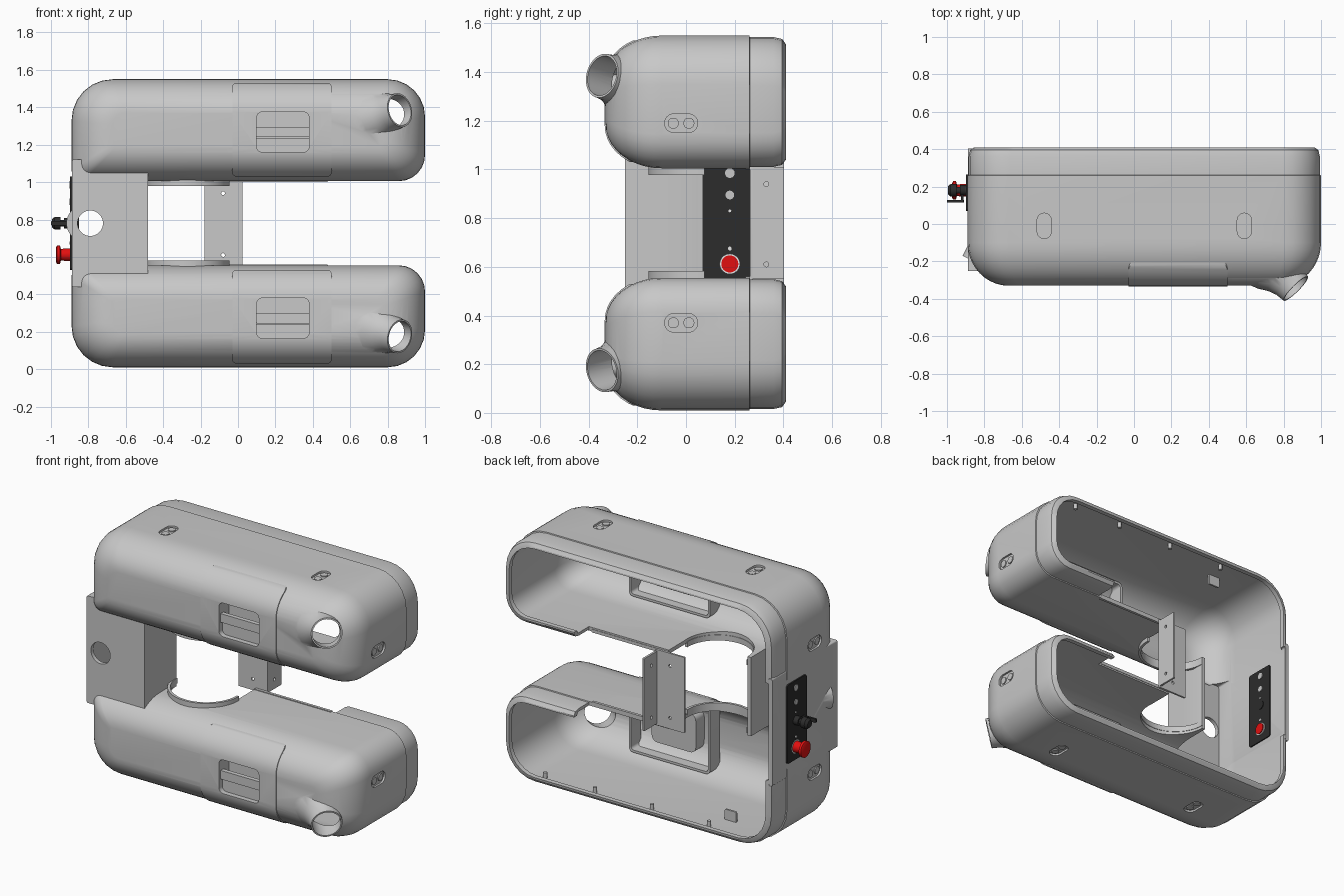
import bpy, bmesh
from math import sin, cos, pi, radians
from mathutils import Vector

if "Cube" in bpy.data.objects:
    bpy.data.objects.remove(bpy.data.objects["Cube"])

MID = 0.78  # the two arms mirror about this height


def material(name, rgb):
    m = bpy.data.materials.new(name)
    m.use_nodes = True
    m.diffuse_color = (*rgb, 1)
    m.node_tree.nodes["Principled BSDF"].inputs["Base Color"].default_value = (*rgb, 1)
    return m


GREY = material("shell grey", (0.58, 0.58, 0.58))
BLACK = material("panel black", (0.025, 0.025, 0.025))
RED = material("button red", (0.75, 0.005, 0.005))
WHITE = material("ring white", (0.85, 0.85, 0.85))

PLACE = {"X": lambda u, v, d: (d, u, v),
         "Y": lambda u, v, d: (u, d, v),
         "Z": lambda u, v, d: (u, v, d)}


def outline(u0, u1, v0, v1, radii, n=7):
    """Rounded rectangle, radii counter-clockwise from the (u1, v1) corner."""
    corners = [(u1, v1, -1, -1), (u0, v1, 1, -1), (u0, v0, 1, 1), (u1, v0, -1, 1)]
    pts = []
    for i, (u, v, su, sv) in enumerate(corners):
        r = radii[i]
        for k in range(n):
            a = (i + k / (n - 1)) * pi / 2
            pts.append((u + su * r + r * cos(a), v + sv * r + r * sin(a)))
    return pts


def loft(name, rings, mat=GREY, flip=False):
    bm = bmesh.new()
    rows = [[bm.verts.new((x, y, 2 * MID - z if flip else z)) for x, y, z in ring]
            for ring in rings]
    for a, b in zip(rows, rows[1:]):
        for i in range(len(a)):
            j = (i + 1) % len(a)
            bm.faces.new((a[i], a[j], b[j], b[i]))
    bm.faces.new(rows[0])
    bm.faces.new(rows[-1])
    bmesh.ops.recalc_face_normals(bm, faces=bm.faces)
    me = bpy.data.meshes.new(name)
    bm.to_mesh(me)
    bm.free()
    me.materials.append(mat)
    ob = bpy.data.objects.new(name, me)
    bpy.context.collection.objects.link(ob)
    return ob


def prism(name, rect, r, d0, d1, axis="Y", mat=GREY, flip=False):
    pts = outline(*rect, [r] * 4)
    return loft(name, [[PLACE[axis](u, v, d) for u, v in pts] for d in (d0, d1)], mat, flip)


def turned(name, origin, axis, profile, mat=GREY, flip=False, n=32):
    """Round part: profile is a list of (distance along axis, radius)."""
    n_ax = Vector(axis).normalized()
    side = n_ax.orthogonal().normalized()
    up = n_ax.cross(side)
    o = Vector(origin)
    rings = [[o + n_ax * d + r * (cos(2 * pi * k / n) * side + sin(2 * pi * k / n) * up)
              for k in range(n)] for d, r in profile]
    return loft(name, rings, mat, flip)


def boolean(ob, other, op="DIFFERENCE"):
    m = ob.modifiers.new("cut", "BOOLEAN")
    m.operation, m.solver, m.object = op, "EXACT", other
    bpy.context.view_layer.objects.active = ob
    bpy.ops.object.modifier_apply(modifier=m.name)
    bpy.data.objects.remove(other)


def arm(name, t, tail, flip):
    """Arm body with a soft front, shrunk by t; tail gives (inset, y) rows at the rear."""
    radii = [r - t for r in (0.2, 0.22, 0.06, 0.14)]
    rows = []
    for k in range(11):
        f = 1 - sin(k / 10 * pi / 2)
        rows.append((0.22 * f, 0.18 * f, -0.33 + t + 0.23 * (1 - cos(k / 10 * pi / 2)), f))
    rows += [(i, i, y, 0) for i, y in tail]
    rings = []
    for iu, iv, y, f in rows:
        pts = outline(-0.89 + t + iu, 1 - t - iu, 1.005 + t + iv, 1.55 - t - iv,
                      [r * (1 - 0.7 * f) for r in radii])
        rings.append([(u, y, v) for u, v in pts])
    return loft(name, rings, GREY, flip)


BOTH = (False, True)
REAR = [(0, 0.26), (0.006, 0.262), (0.006, 0.36), (0.014, 0.395), (0.035, 0.41)]
NOZZLE, AIM = (0.865, -0.345, 1.385), (0.7, -0.7, 0.2)

# C-shaped housing: two arms, a spine and two flared spouts
shell = arm("housing", 0, REAR, False)
boolean(shell, arm("lower", 0, REAR, True), "UNION")
boolean(shell, prism("spine", (-0.888, -0.48, 0.44, 1.12), 0.01, -0.25, 0.403), "UNION")
for flip in BOTH:
    flare = [(0, 0.092), (-0.05, 0.097), (-0.1, 0.115), (-0.15, 0.145), (-0.2, 0.165)]
    boolean(shell, turned("spout", NOZZLE, AIM, flare, flip=flip), "UNION")
boolean(shell, turned("port_collar", (-0.83, -0.197, MID), (-0.45, -0.9, 0),
                      [(-0.05, 0.09), (0.015, 0.09)], n=48), "UNION")

# Hollow inside, open at the back with a lip
for flip in BOTH:
    boolean(shell, arm("cavity", 0.025, [(0, 0.37), (0.02, 0.38), (0.02, 0.5)], flip))
    boolean(shell, turned("bore", NOZZLE, AIM, [(0.1, 0.083), (-0.22, 0.083)], flip=flip))
boolean(shell, prism("spine_cavity", (-0.862, -0.505, 0.47, 1.09), 0.01, -0.225, 0.6))

# Round throat and rear cut-back beside the gap
boolean(shell, turned("throat", (-0.27, 0.07, 0.5), (0, 0, 1), [(0, 0.212), (0.56, 0.212)], n=48))
boolean(shell, prism("throat_back", (-0.53, -0.06, 0.5, 1.06), 0.005, 0.07, 0.7))
boolean(shell, prism("rear_cut", (-0.2, 0.5, 0.5, 1.06), 0.005, 0.259, 0.7))
boolean(shell, turned("port", (-0.79, -0.4, MID), (0, 1, 0), [(0, 0.068), (0.3, 0.068)]))

# Oval sockets with small inserts on the ends, top and bottom
for flip in BOTH:
    spots = [("X", 1, -0.02, 1.19), ("X", -0.89, -0.02, 1.19),
             ("Z", 1.55, -0.48, -0.01), ("Z", 1.55, 0.59, -0.01)]
    for axis, d, u, v in spots:
        hu, hv = (0.068, 0.038) if axis == "X" else (0.038, 0.068)
        boolean(shell, prism("socket", (u - hu, u + hu, v - hv, v + hv), 0.0375,
                             d - 0.012, d + 0.012, axis, flip=flip))
        s = 1 if d > 0 else -1
        for k in (-1, 1):
            cu, cv = (u + k * 0.032, v) if axis == "X" else (u, v + k * 0.032)
            prism("socket_insert", (cu - 0.022, cu + 0.022, cv - 0.022, cv + 0.022), 0.02,
                  d - 0.014 * s, d - 0.005 * s, axis, flip=flip)

# Service doors with recessed handles
for flip in BOTH:
    door = arm("door", -0.004, [(0, 0.2)], flip)
    boolean(door, prism("door_edge", (-0.03, 0.5, 1.03, 1.53), 0.02, -0.5, -0.05, flip=flip), "INTERSECT")
    boolean(door, arm("door_inside", 0.012, [(0, 0.3)], flip))
    z = 0.165 if flip else 1.16
    for part in (door, shell):
        boolean(part, prism("window", (0.1, 0.38, z, z + 0.215), 0.03, -0.5, -0.24))
    pocket = prism("handle_pocket", (0.085, 0.395, z - 0.015, z + 0.23), 0.04, -0.312, -0.22)
    boolean(pocket, prism("pocket_inside", (0.1, 0.38, z, z + 0.215), 0.03, -0.4, -0.235))
    prism("handle_grip", (0.095, 0.385, z + 0.08, z + 0.135), 0.008, -0.318, -0.29)
    prism("handle_lower_plate", (0.095, 0.385, z, z + 0.075), 0.008, -0.3, -0.285)
    frame = prism("door_frame", (-0.05, 0.52, 1.06, 1.49), 0.03, -0.27, -0.17, flip=flip)
    boolean(frame, prism("frame_inside", (-0.035, 0.505, 1.075, 1.475), 0.02, -0.4, 0, flip=flip))

    # Curved lip around the throat
    lip = turned("throat_lip", (-0.27, 0.07, 0.978), (0, 0, 1), [(0, 0.225), (0.035, 0.225)], flip=flip, n=48)
    boolean(lip, turned("lip_inside", (-0.27, 0.07, 0.9), (0, 0, 1), [(0, 0.209), (0.2, 0.209)], flip=flip, n=48))
    boolean(lip, prism("lip_back", (-0.6, 0.1, 0.9, 1.1), 0.01, 0.075, 0.5, flip=flip))
    boolean(lip, prism("lip_side", (-0.7, -0.482, 0.9, 1.1), 0.01, -0.4, 0.5, flip=flip))
    prism("gap_edge_strip", (-0.06, 0.48, 1.0, 1.02), 0.004, 0.245, 0.262, flip=flip)

    # Small bracket and screws inside the arm
    prism("inner_bracket", (-0.5, -0.42, 1.46, 1.53), 0.008, 0.2, 0.212, flip=flip)
    for x in (-0.4, 0.0, 0.4, 0.75):
        turned("rim_screw", (x, 0.34, 1.49), (0, 0, 1), [(0, 0.012), (0.035, 0.012)], flip=flip, n=12)

# Angle post joining the arms
post = prism("post_plate", (-0.18, 0.025, 0.54, 1.02), 0.004, 0.262, 0.274)
flange = prism("post_flange", (0.262, 0.403, 0.55, 1.01), 0.004, 0.012, 0.025, "X")
for z in (0.61, 0.94):
    boolean(post, turned("hole", (-0.08, 0, z), (0, 1, 0), [(0, 0.01), (0.5, 0.01)], n=16))
    boolean(flange, turned("hole", (-0.1, 0.33, z), (1, 0, 0), [(0, 0.01), (0.3, 0.01)], n=16))

# Control panel with lamps, key switch and stop button
prism("control_panel", (0.07, 0.265, 0.53, 1.03), 0.015, -0.897, -0.855, "X", BLACK)
OUT = (-1, 0, 0)
for z, r, mat in ((0.985, 0.02, GREY), (0.895, 0.018, GREY), (0.83, 0.006, WHITE), (0.675, 0.008, WHITE)):
    turned("lamp", (-0.85, 0.18, z), OUT, [(0, r), (0.052, r)], mat, n=20)
turned("key_switch", (-0.85, 0.18, MID), OUT, [(0, 0.028), (0.08, 0.028), (0.08, 0.018), (0.1, 0.018),
       (0.1, 0.034), (0.13, 0.034), (0.145, 0.022)], BLACK)
prism("key_arm", (-1.0, -0.91, MID - 0.012, MID + 0.012), 0.005, 0.115, 0.127, "Y", BLACK)
prism("key_link", (0.115, 0.18, MID - 0.012, MID + 0.012), 0.005, -0.925, -0.912, "X", BLACK)
turned("stop_collar", (-0.848, 0.18, 0.612), OUT, [(0, 0.042), (0.05, 0.042), (0.05, 0.034), (0.072, 0.034)], WHITE)
turned("stop_button", (-0.842, 0.18, 0.612), OUT, [(0, 0.035), (0.08, 0.034), (0.105, 0.03),
       (0.11, 0.05), (0.125, 0.05), (0.13, 0.04)], RED)

# Smooth shading with crisp edges
bpy.ops.object.select_all(action="DESELECT")
for ob in bpy.context.collection.objects:
    if ob.type == "MESH":
        ob.select_set(True)
        bpy.context.view_layer.objects.active = ob
bpy.ops.object.shade_smooth_by_angle(angle=radians(32))
